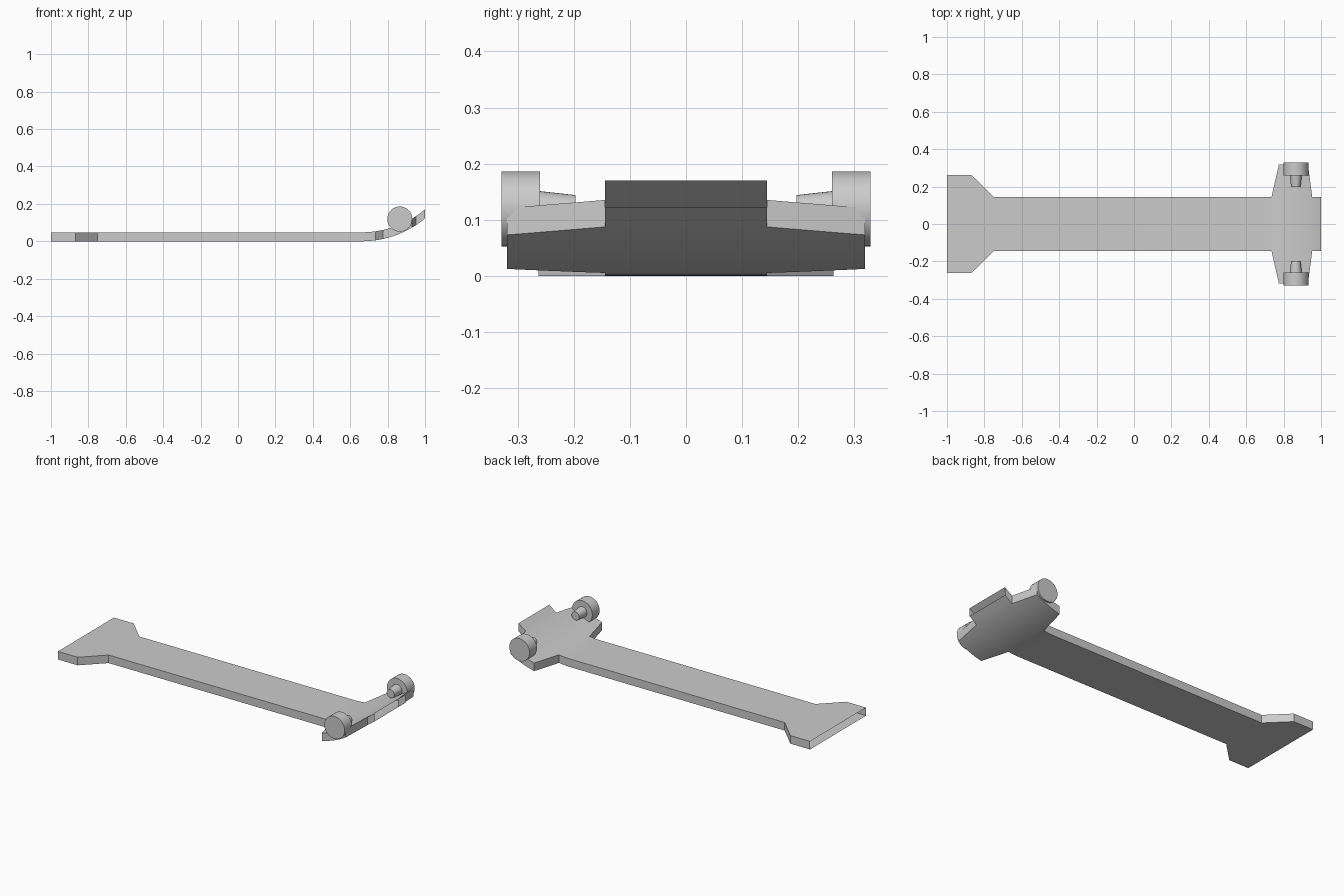
import bpy, bmesh, math

old = bpy.data.objects.get("Cube")
if old:
    bpy.data.objects.remove(old, do_unlink=True)

grey = bpy.data.materials.new("plain grey")
grey.use_nodes = True
COLOUR = (0.6, 0.6, 0.6, 1)
grey.diffuse_color = COLOUR
grey.node_tree.nodes["Principled BSDF"].inputs["Base Color"].default_value = COLOUR


def finish(obj):
    """Give the object its material and smooth shading with sharp edges."""
    obj.data.materials.append(grey)
    bpy.ops.object.select_all(action="DESELECT")
    obj.select_set(True)
    bpy.context.view_layer.objects.active = obj
    bpy.ops.object.shade_smooth_by_angle(angle=math.radians(25))


# Board: half-width along its length, with a tail that curls upwards
OUTLINE = [(-1, .263), (-.87, .263), (-.75, .144), (.735, .144), (.775, .319),
           (.93, .319), (.953, .144), (1, .144)]
THICK, BEND_X, BEND_R = .048, .66, .535


def half_width(x):
    for (x0, w0), (x1, w1) in zip(OUTLINE, OUTLINE[1:]):
        if x <= x1:
            return w0 + (w1 - w0) * (x - x0) / (x1 - x0)
    return OUTLINE[-1][1]


def lift(x):
    d = max(0, x - BEND_X)
    return BEND_R - math.sqrt(BEND_R ** 2 - d ** 2)


bends = [BEND_X + i * (1 - BEND_X) / 16 for i in range(16)]
stations = sorted({x for x, w in OUTLINE} | set(bends))
bm = bmesh.new()
rings = []
for x in stations:
    w, z = half_width(x), lift(x)
    rings.append([bm.verts.new((x, y, h)) for y, h in
                  ((-w, z), (w, z), (w, z + THICK), (-w, z + THICK))])
# The sleeve is left open at both ends
for a, b in zip(rings, rings[1:]):
    for i in range(4):
        j = (i + 1) % 4
        bm.faces.new((a[i], a[j], b[j], b[i]))
bmesh.ops.recalc_face_normals(bm, faces=bm.faces)
mesh = bpy.data.meshes.new("board")
bm.to_mesh(mesh)
bm.free()
board = bpy.data.objects.new("board", mesh)
bpy.context.collection.objects.link(board)
finish(board)


# Wheels and tapered axle stubs on both wings
def round_part(name, side, y_in, y_out, r_in, r_out):
    bpy.ops.mesh.primitive_cone_add(
        vertices=32, radius1=r_in, radius2=r_out, depth=y_out - y_in,
        location=(.865, side * (y_in + y_out) / 2, .119),
        rotation=(-side * math.pi / 2, 0, 0))
    obj = bpy.context.object
    obj.name = name
    finish(obj)


for side, label in ((1, "back"), (-1, "front")):
    round_part(label + "_wheel", side, .26, .329, .067, .067)
    round_part(label + "_axle", side, .197, .26, .025, .032)
